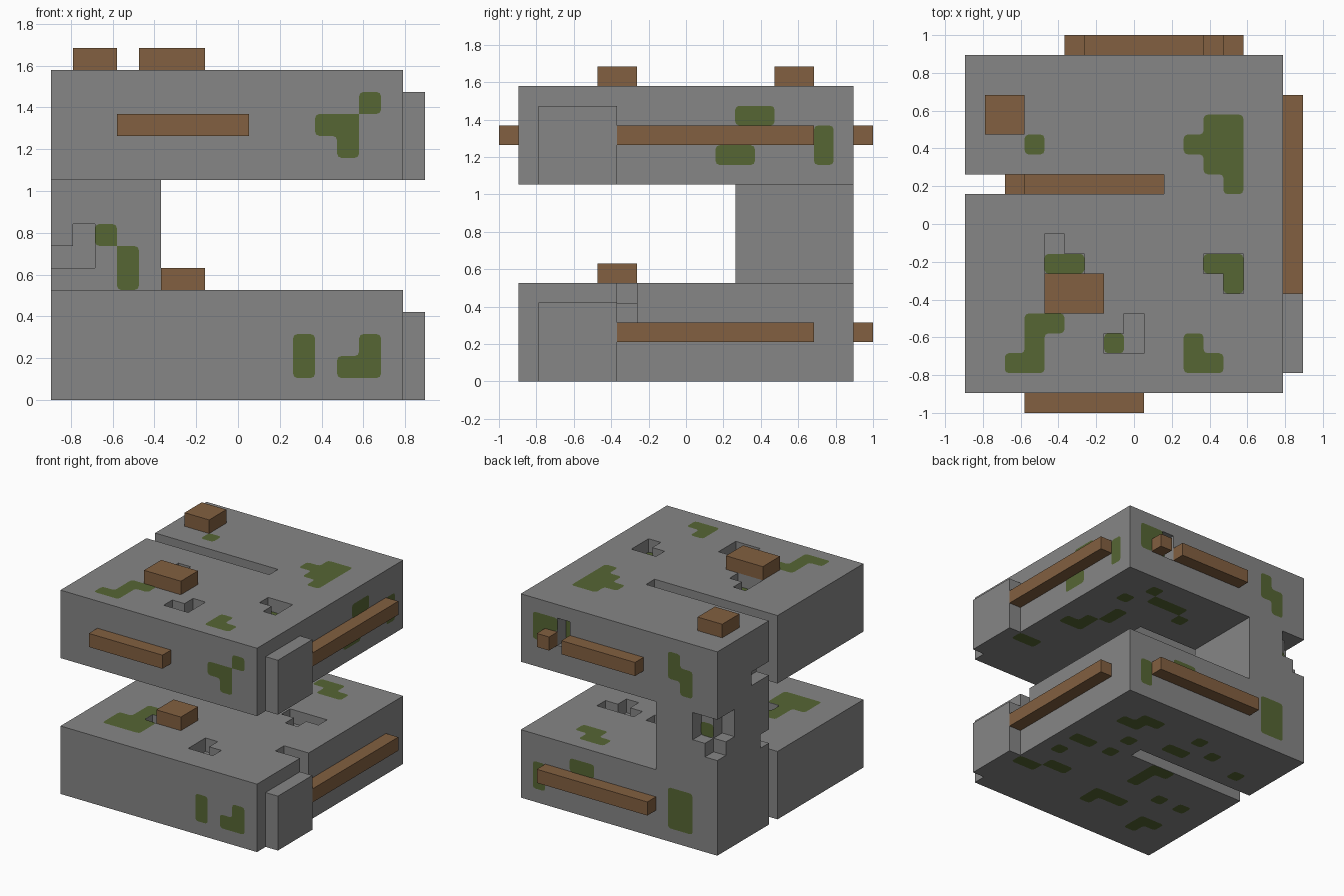
import bpy
import bmesh
from mathutils import Vector

U = 2 / 19                      # one building block
ORIGIN = Vector((8.5, 8.5, 0))  # block grid starts at the rear-left corner

cube = bpy.data.objects.get("Cube")
if cube:
    bpy.data.objects.remove(cube, do_unlink=True)


def material(name, rgb):
    m = bpy.data.materials.new(name)
    m.use_nodes = True
    colour = (*rgb, 1)
    m.diffuse_color = colour
    m.node_tree.nodes["Principled BSDF"].inputs["Base Color"].default_value = colour
    return m


STONE = material("grey stone", (0.24, 0.24, 0.24))
WOOD = material("brown wood", (0.225, 0.117, 0.052))
MOSS = material("green moss", (0.093, 0.133, 0.034))


def finish(name, bm, mat):
    mesh = bpy.data.meshes.new(name)
    bm.to_mesh(mesh)
    bm.free()
    if mat:
        mesh.materials.append(mat)
    ob = bpy.data.objects.new(name, mesh)
    bpy.context.collection.objects.link(ob)
    return ob


def blocks(name, mat, boxes, pad=0):
    """Boxes given as corner and size on the block grid."""
    bm = bmesh.new()
    for b in boxes:
        corner, size = Vector(b[:3]), Vector(b[3:])
        new = bmesh.ops.create_cube(bm, size=1)["verts"]
        for v in new:
            grown = Vector(c * (s + pad) for c, s in zip(v.co, size))
            v.co = (corner + size / 2 + grown - ORIGIN) * U
    return finish(name, bm, mat)


def moss(name, axis, side, level, rects):
    """Flat patch with rounded corners lying on one face of the blocks."""
    bm = bmesh.new()
    for a, b, w, h in rects:
        for i in range(a, a + w):
            for j in range(b, b + h):
                quad = []
                for p, q in ((i, j), (i + 1, j), (i + 1, j + 1), (i, j + 1)):
                    co = [p, q]
                    co.insert(axis, level + side * 0.03)
                    quad.append(bm.verts.new((Vector(co) - ORIGIN) * U))
                bm.faces.new(quad)
    bmesh.ops.remove_doubles(bm, verts=bm.verts, dist=0.001)
    bmesh.ops.dissolve_limit(bm, angle_limit=0.01, verts=bm.verts, edges=bm.edges)
    corners = [v for v in bm.verts if len(v.link_edges) == 2]
    bmesh.ops.bevel(bm, geom=corners, offset=0.2 * U, segments=2,
                    profile=0.5, affect='VERTICES')
    bm.normal_update()
    bmesh.ops.reverse_faces(bm, faces=[f for f in bm.faces if f.normal[axis] * side < 0])
    return finish(name, bm, MOSS)


# Stone body
body = [
    blocks("lower_slab", STONE, [(0, 0, 0, 16, 17, 5)]),
    blocks("upper_slab", STONE, [(0, 0, 10, 16, 17, 5)]),
    blocks("corner_column", STONE, [(0, 11, 5, 5, 6, 5)]),
]

# Slot, pits and broken corners
top_pits = [(7, 2, 1, 1), (8, 2, 1, 2), (12, 6, 1, 1), (13, 5, 1, 2), (4, 6, 2, 1), (4, 7, 1, 1)]
low_pits = [(9, 2, 1, 2), (10, 2, 1, 1), (11, 10, 3, 1), (12, 9, 1, 1), (4, 4, 1, 1)]
cuts = [(-1, 10, -1, 11, 1, 17)]
cuts += [(x, y, 14, w, d, 2) for x, y, w, d in top_pits]
cuts += [(x, y, 4, w, d, 2) for x, y, w, d in low_pits]
cuts += [(14, 5, 4, 3, 1, 2), (15, 5, 3, 2, 1, 1)]                           # right edge
cuts += [(12, 16, 12, 1, 2, 2)]                                              # back face
cuts += [(-1, 10, 6, 3, 2, 1), (1, 10, 7, 1, 2, 1), (-1, 10, 11, 2, 3, 1)]   # slot wall
cuts += [(-1, 16, 8, 3, 2, 2), (-1, 15, 8, 2, 3, 2), (-1, 16, 7, 2, 2, 1)]   # column corner
cutter = blocks("missing_blocks", None, cuts, pad=0.004)
cutter.hide_render = True
for ob in body:
    mod = ob.modifiers.new("missing blocks", 'BOOLEAN')
    mod.operation = 'DIFFERENCE'
    mod.solver = 'EXACT'
    mod.use_self = True
    mod.object = cutter
    bpy.context.view_layer.objects.active = ob
    bpy.ops.object.modifier_apply(modifier=mod.name)
bpy.data.objects.remove(cutter, do_unlink=True)

# Parts repeated on both slabs
for level, base in (("lower", 0), ("upper", 10)):
    blocks(level + "_right_tab", STONE, [(16, 1, base, 1, 4, 4)])
    blocks(level + "_right_beam", WOOD, [(16, 5, base + 2, 1, 10, 1)])

# Other wooden beams and blocks
blocks("front_beam", WOOD, [(3, -1, 12, 6, 1, 1)])
blocks("lower_back_beam", WOOD, [(5, 17, 2, 9, 1, 1)])
blocks("upper_back_beam", WOOD, [(6, 17, 12, 6, 1, 1)])
blocks("upper_back_stub", WOOD, [(13, 17, 12, 1, 1, 1)])
blocks("upper_slot_beam", WOOD, [(3, 10, 12, 7, 1, 1)])
blocks("lower_slot_beam", WOOD, [(2, 10, 2, 7, 1, 1)])
blocks("rear_roof_block", WOOD, [(1, 13, 15, 2, 2, 1)])
blocks("front_roof_block", WOOD, [(4, 4, 15, 3, 2, 1)])
blocks("lower_deck_block", WOOD, [(5, 4, 5, 2, 2, 1)])

# Moss on the decks and pit floors
moss("roof_moss", 2, 1, 15, [
    (3, 12, 1, 1), (11, 12, 1, 1), (12, 11, 2, 3), (13, 10, 1, 1),
    (3, 3, 2, 1), (3, 1, 1, 2), (2, 1, 1, 1), (11, 1, 1, 2), (12, 1, 1, 1)])
moss("roof_pit_moss", 2, 1, 14, [(4, 6, 2, 1), (7, 2, 1, 1), (12, 6, 1, 1), (13, 5, 1, 2)])
moss("deck_moss", 2, 1, 5, [
    (2, 2, 1, 2), (3, 2, 1, 4), (4, 2, 1, 2), (4, 5, 1, 1), (11, 14, 2, 1), (10, 15, 2, 1)])
moss("deck_pit_moss", 2, 1, 4, [(4, 4, 1, 1)])

# Moss on the walls
moss("upper_front_moss", 1, -1, 0, [(12, 12, 2, 1), (13, 11, 1, 1), (14, 13, 1, 1)])
moss("lower_front_moss", 1, -1, 0, [(11, 1, 1, 2), (13, 1, 2, 1), (14, 2, 1, 1)])
moss("column_moss", 1, -1, 11, [(2, 7, 1, 1), (3, 5, 1, 2)])
moss("right_moss", 0, 1, 16, [(11, 13, 2, 1), (10, 11, 2, 1), (15, 11, 1, 2)])
moss("upper_back_moss", 1, 1, 17, [
    (13, 13, 2, 1), (14, 12, 1, 1), (3, 12, 1, 2), (2, 11, 1, 2)])
moss("back_notch_moss", 1, 1, 16, [(12, 12, 1, 2)])
moss("lower_back_moss", 1, 1, 17, [(14, 1, 1, 2), (10, 3, 2, 1), (2, 1, 2, 3)])
moss("column_hole_moss", 1, 1, 16, [(1, 8, 1, 1)])

# Moss underneath
moss("lower_underside_moss", 2, -1, 0, [
    (12, 13, 2, 1), (11, 14, 2, 1), (7, 12, 2, 1), (7, 14, 1, 1), (5, 13, 1, 1),
    (2, 12, 1, 1), (13, 9, 2, 1), (14, 7, 1, 1), (12, 5, 2, 1), (11, 9, 1, 1),
    (11, 11, 1, 1), (7, 7, 1, 2), (6, 4, 2, 1), (8, 3, 1, 2), (3, 2, 1, 2),
    (2, 3, 2, 1), (4, 6, 1, 1), (2, 6, 1, 1), (6, 9, 2, 1), (14, 4, 2, 1)])
moss("upper_underside_moss", 2, -1, 10, [
    (9, 14, 3, 1), (8, 13, 1, 1), (13, 13, 1, 1), (12, 15, 1, 1),
    (13, 8, 2, 1), (13, 9, 1, 1), (12, 10, 1, 2), (14, 4, 2, 1)])
